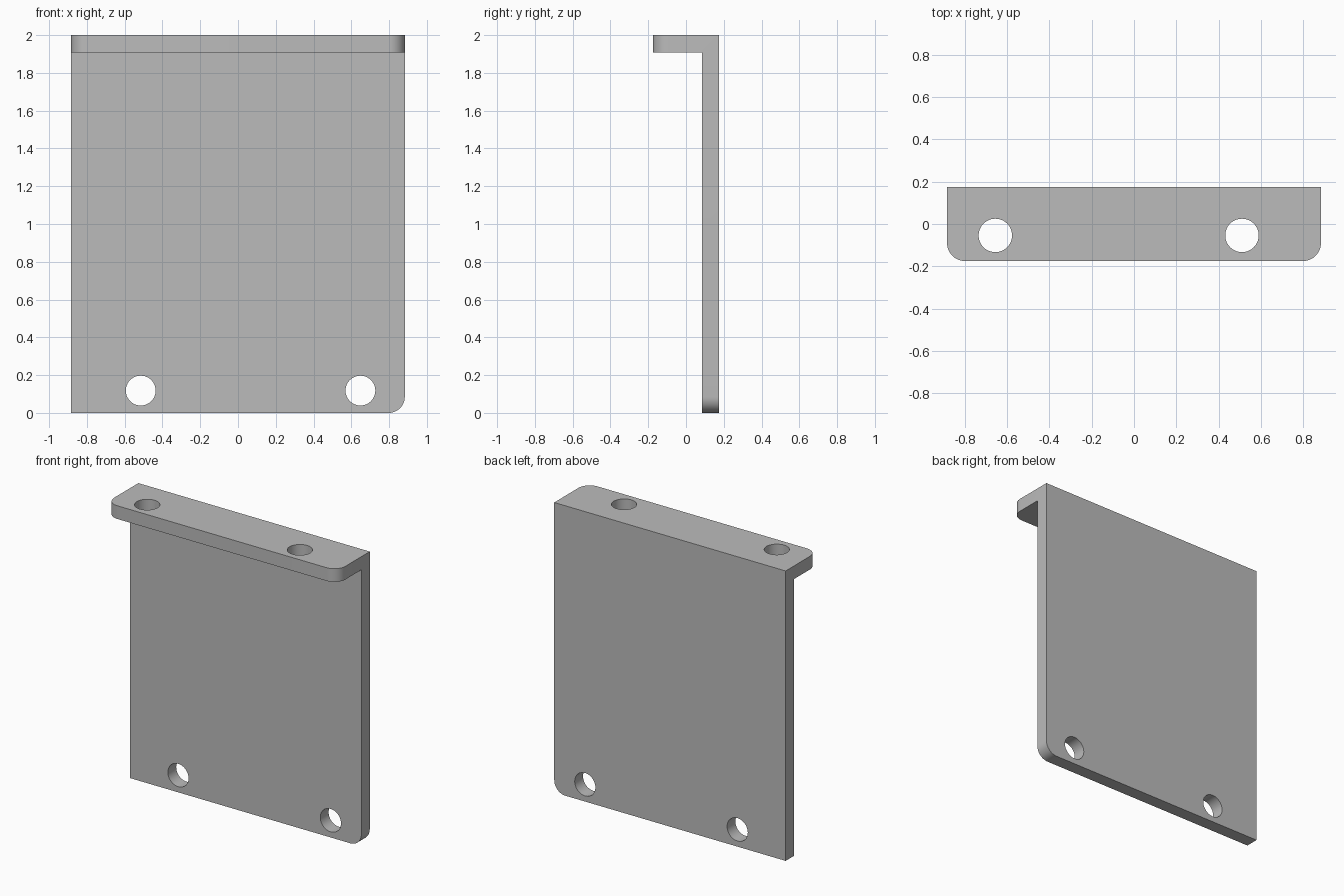
import bpy, bmesh, math

default = bpy.data.objects.get("Cube")
if default:
    bpy.data.objects.remove(default, do_unlink=True)

HALF_W, HALF_D, HEIGHT = 0.883, 0.175, 2.0
THICK, CORNER, HOLE = 0.091, 0.085, 0.079

# Plain grey metal
grey = bpy.data.materials.new("grey_metal")
grey.use_nodes = True
colour = (0.5, 0.5, 0.5, 1)
grey.diffuse_color = colour
grey.node_tree.nodes["Principled BSDF"].inputs["Base Color"].default_value = colour

# L-shaped profile swept across the width
front = HALF_D - THICK
under = HEIGHT - THICK
profile = [(HALF_D, 0), (HALF_D, HEIGHT), (-HALF_D, HEIGHT),
           (-HALF_D, under), (front, under), (front, 0)]
bm = bmesh.new()
face = bm.faces.new([bm.verts.new((-HALF_W, y, z)) for y, z in profile])
swept = bmesh.ops.extrude_face_region(bm, geom=[face])
bmesh.ops.translate(bm, vec=(2 * HALF_W, 0, 0),
                    verts=[g for g in swept["geom"] if isinstance(g, bmesh.types.BMVert)])
bmesh.ops.recalc_face_normals(bm, faces=bm.faces)


# Rounded corners: both ends of the flange lip, and the plate's lower left
def is_corner(edge):
    a, b = (v.co for v in edge.verts)
    if abs(a.x - b.x) > 0.01:
        return False
    lip = max(a.y, b.y) < -HALF_D + 0.01
    foot = max(a.z, b.z) < 0.01 and a.x > 0
    return lip or foot


bmesh.ops.bevel(bm, geom=[e for e in bm.edges if is_corner(e)], offset=CORNER,
                segments=12, profile=0.5, affect="EDGES")
mesh = bpy.data.meshes.new("angle_bracket")
bm.to_mesh(mesh)
bm.free()
bracket = bpy.data.objects.new("angle_bracket", mesh)
bpy.context.collection.objects.link(bracket)
mesh.materials.append(grey)


# Screw holes
def drill(location, tilt):
    bpy.ops.mesh.primitive_cylinder_add(vertices=48, radius=HOLE, depth=0.3,
                                        location=location, rotation=(tilt, 0, 0))
    cutter = bpy.context.object
    cutter.name = "hole_cutter"
    cutter.hide_render = True
    cutter.data.materials.append(grey)
    cut = bracket.modifiers.new("hole", "BOOLEAN")
    cut.operation = "DIFFERENCE"
    cut.solver = "EXACT"
    cut.object = cutter
    bpy.context.view_layer.objects.active = bracket
    bpy.ops.object.modifier_apply(modifier=cut.name)
    bpy.data.objects.remove(cutter, do_unlink=True)


for x in (-0.515, 0.648):
    drill((x, HALF_D - THICK / 2, 0.118), math.pi / 2)
for x in (-0.655, 0.51):
    drill((x, -0.054, HEIGHT - THICK / 2), 0)

bpy.ops.object.select_all(action="DESELECT")
bracket.select_set(True)
bpy.context.view_layer.objects.active = bracket
bpy.ops.object.shade_smooth_by_angle(angle=math.radians(30))
